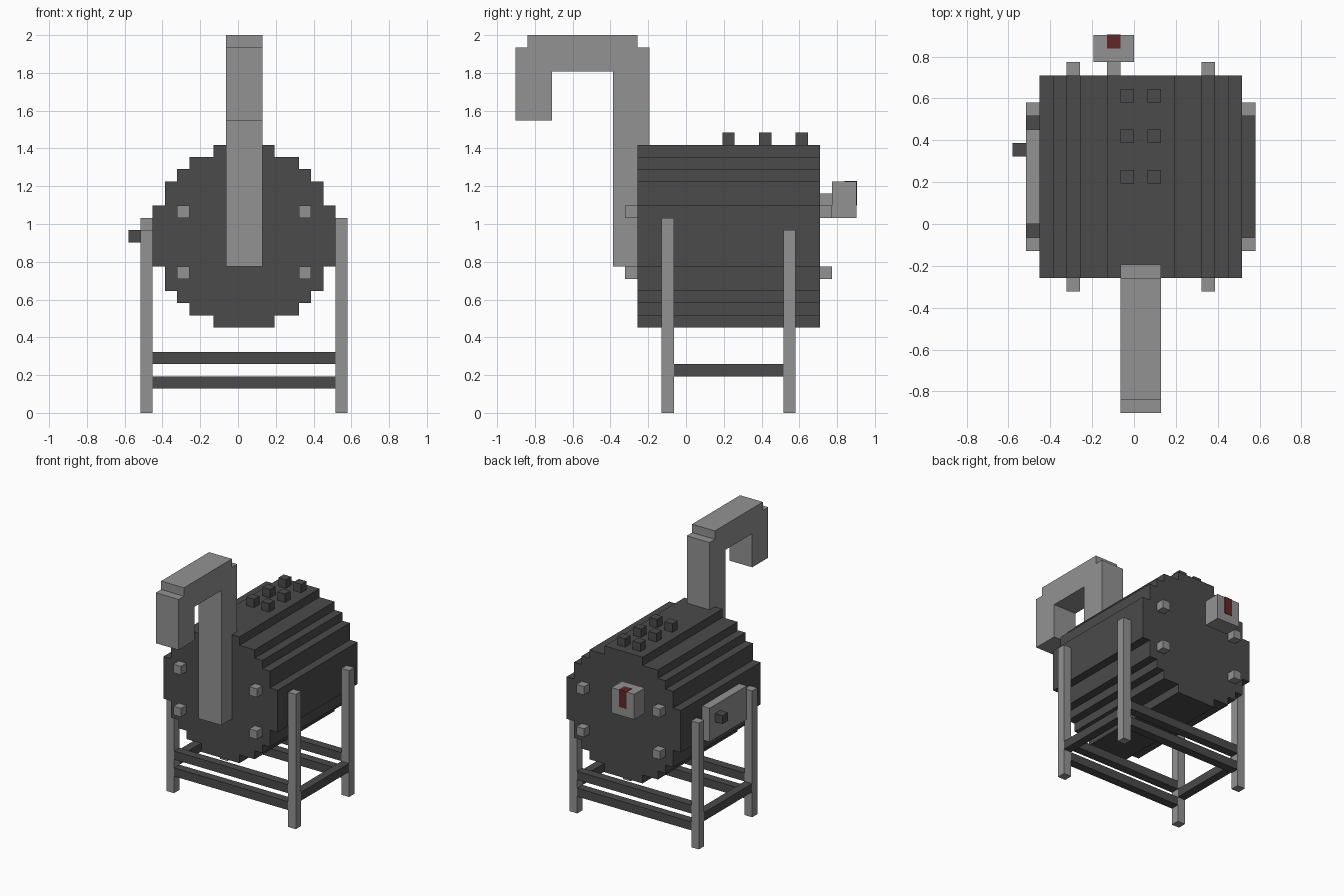
import bpy
import bmesh
from mathutils import Vector

cube = bpy.data.objects.get("Cube")
if cube:
    bpy.data.objects.remove(cube, do_unlink=True)

# Everything sits on a block grid, 31 blocks tall
U = 2 / 31
ORIGIN = Vector((9, 14, 0))


def material(name, rgb):
    m = bpy.data.materials.new(name)
    m.use_nodes = True
    m.diffuse_color = (*rgb, 1)
    m.node_tree.nodes["Principled BSDF"].inputs["Base Color"].default_value = (*rgb, 1)
    return m


DARK = material("dark iron", (0.07, 0.07, 0.07))
GREY = material("grey metal", (0.29, 0.29, 0.29))
RED = material("dark red", (0.12, 0.02, 0.02))


def prism(name, points, direction, mat):
    """Extrude a closed outline of grid points along a direction."""
    bm = bmesh.new()
    verts = [bm.verts.new((Vector(p) - ORIGIN) * U) for p in points]
    face = bm.faces.new(verts)
    out = bmesh.ops.extrude_face_region(bm, geom=[face], use_keep_orig=True)
    moved = [g for g in out["geom"] if isinstance(g, bmesh.types.BMVert)]
    bmesh.ops.translate(bm, verts=moved, vec=Vector(direction) * U)
    bmesh.ops.recalc_face_normals(bm, faces=bm.faces)
    mesh = bpy.data.meshes.new(name)
    bm.to_mesh(mesh)
    bm.free()
    mesh.materials.append(mat)
    ob = bpy.data.objects.new(name, mesh)
    bpy.context.collection.objects.link(ob)
    return ob


def box(name, lo, hi, mat):
    (x0, y0, z0), (x1, y1, z1) = lo, hi
    base = [(x0, y0, z0), (x1, y0, z0), (x1, y1, z0), (x0, y1, z0)]
    return prism(name, base, (0, 0, z1 - z0), mat)


# Drum: stepped round outline, mirrored in both directions
cx, cz = 9.5, 14.5
steps = [(7.5, 2.5), (6.5, 4.5), (5.5, 5.5), (4.5, 6.5), (2.5, 7.5)]
quarter = []
for i, (h, w) in enumerate(steps):
    quarter.append((w, h))
    if i + 1 < len(steps):
        quarter.append((w, steps[i + 1][0]))
right = quarter + [(w, -h) for w, h in reversed(quarter)]
outline = right + [(-w, h) for w, h in reversed(right)]
prism("drum", [(cx + w, 10, cz + h) for w, h in outline], (0, 15, 0), DARK)

# Hooked chimney pipe
pipe = [(8, 12), (11, 12), (11, 30), (10, 30), (10, 31), (1, 31),
        (1, 30), (0, 30), (0, 24), (3, 24), (3, 28), (8, 28)]
prism("pipe", [(8, y, z) for y, z in pipe], (3, 0, 0), GREY)

# Bolts on both end faces
for side, y in (("front", 9), ("back", 25)):
    for x in (4, 14):
        for z in (11, 16):
            box(side + "_bolt", (x, y, z), (x + 1, y + 1, z + 1), GREY)

# Studs on top
for x in (8, 10):
    for y in (17, 20, 23):
        box("top_stud", (x, y, 22), (x + 1, y + 1, 23), DARK)

# Legs
for name, x, y, top in (("front_right_leg", 1, 12, 15), ("back_right_leg", 1, 22, 15),
                        ("front_left_leg", 17, 12, 16), ("back_left_leg", 17, 22, 15)):
    box(name, (x, y, 0), (x + 1, y + 1, top), GREY)

# Rails between the legs
for y in (12, 22):
    for z in (2, 4):
        box("cross_rail", (2, y, z), (17, y + 1, z + 1), DARK)
for x in (1, 17):
    box("side_rail", (x, 13, 3), (x + 1, 22, 4), DARK)

# Hatch with knob on the right side
box("hatch", (1, 14, 12), (2, 21, 16), GREY)
box("hatch_knob", (0, 19, 14), (1, 20, 15), DARK)

# Control box on the back with a red lever inlay
box("control_stem", (7, 25, 17), (8, 26, 18), GREY)
box("control_box", (6, 26, 16), (9, 28, 19), GREY)
box("lever", (7, 27, 17), (8, 28.04, 19.04), RED)
